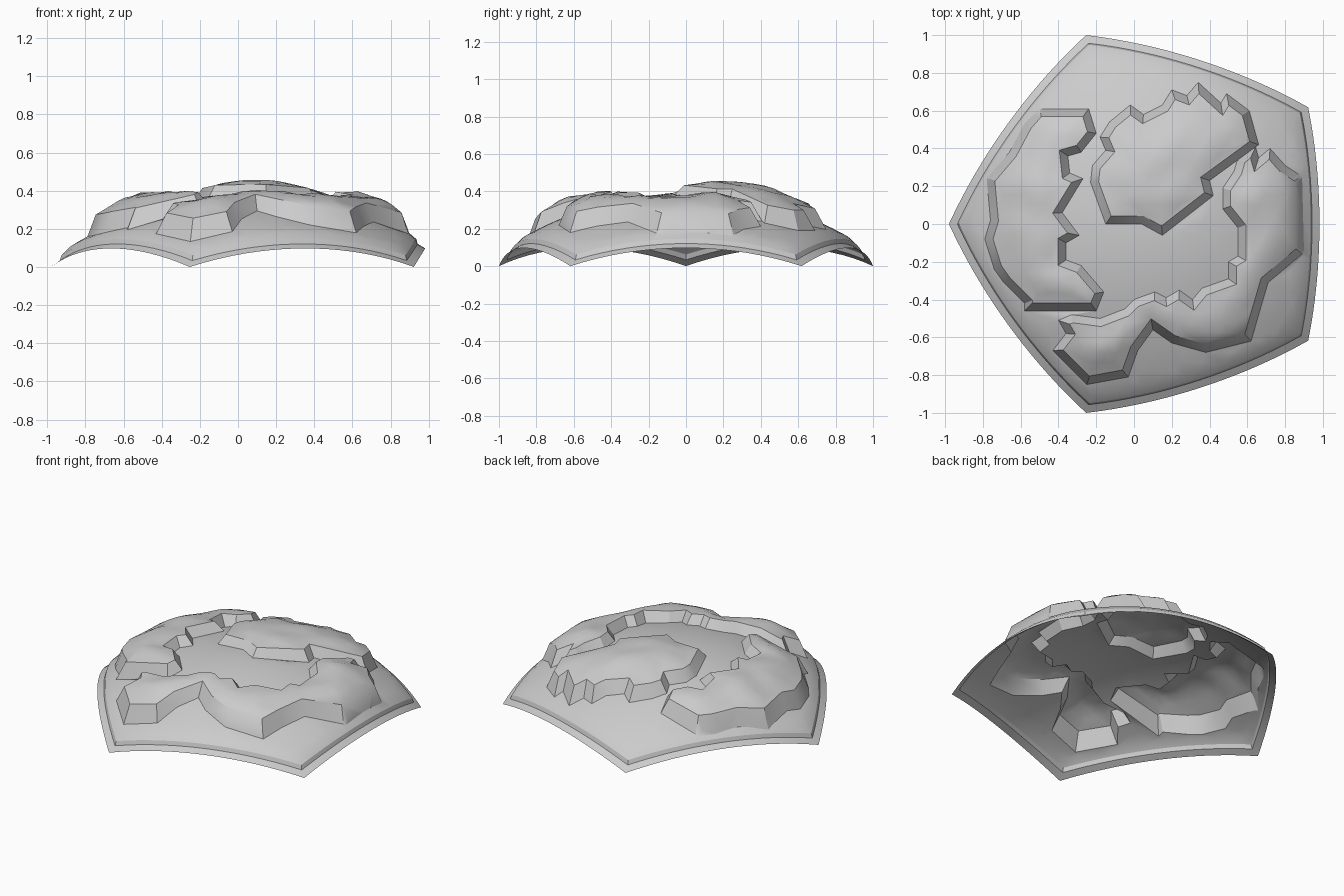
import bpy, bmesh, math
from mathutils import Vector, noise
from mathutils.geometry import delaunay_2d_cdt

if "Cube" in bpy.data.objects:
    bpy.data.objects.remove(bpy.data.objects["Cube"])

R = math.sqrt(3)                 # sphere radius
CX, CZ = 0.0715, 1.376           # pentagon centre in x, sphere centre depth
K = (math.sqrt(5) - 1) / 2
WALL = 0.042                     # plan width of the cliffs

# Land outlines (foot of the cliffs, seen from above)
north_land = [(-.15, 0), (.04, 0), (.15, -.06), (.42, .15), (.40, .23), (.66, .42),
              (.61, .60), (.49, .69), (.46, .64), (.34, .75), (.28, .68), (.20, .71),
              (.15, .63), (.05, .58), (-.02, .63), (-.13, .54), (-.18, .46),
              (-.15, .39), (-.22, .31), (-.23, .22)]
west_land = [(-.58, .53), (-.51, .61), (-.24, .61), (-.20, .48), (-.28, .38),
             (-.35, .36), (-.34, .27), (-.27, .24), (-.38, .06), (-.29, -.06),
             (-.36, -.10), (-.36, -.19), (-.28, -.22), (-.16, -.36), (-.20, -.46),
             (-.58, -.46), (-.58, -.42), (-.69, -.31), (-.74, -.24), (-.79, -.08),
             (-.76, .02), (-.78, .24), (-.66, .38)]
south_land = [(.47, .19), (.47, .08), (.55, -.02), (.55, -.17), (.50, -.20), (.50, -.29),
              (.36, -.34), (.31, -.40), (.24, -.35), (.17, -.39), (.11, -.36), (0, -.40),
              (-.05, -.45), (-.18, -.50), (-.33, -.48), (-.40, -.51), (-.36, -.58),
              (-.43, -.67), (-.25, -.85), (-.03, -.81), (.02, -.67), (.10, -.56),
              (.20, -.63), (.38, -.68), (.62, -.62), (.66, -.48), (.71, -.31),
              (.90, -.15), (.89, .25), (.80, .31), (.72, .40), (.66, .35),
              (.64, .42), (.55, .35), (.53, .28)]


def ccw(poly):
    p = [Vector(q) for q in poly]
    area = sum(a.x * b.y - b.x * a.y for a, b in zip(p, p[1:] + p[:1]))
    return p if area > 0 else p[::-1]


lands = [ccw(p) for p in (north_land, west_land, south_land)]


def inset(poly, w):
    """Mitred inward offset of a counter-clockwise polygon."""
    out = []
    for i, p in enumerate(poly):
        d0 = (p - poly[i - 1]).normalized()
        d1 = (poly[(i + 1) % len(poly)] - p).normalized()
        n0, n1 = Vector((-d0.y, d0.x)), Vector((-d1.y, d1.x))
        m = n0 + n1
        out.append(p + m * (w / max(0.45, 1 + n0.dot(n1))))
    return out


def land_depth(p):
    """Signed distance inside the nearest land outline."""
    best = -9
    for poly in lands:
        inside, dist = False, 9
        for a, b in zip(poly, poly[1:] + poly[:1]):
            if (a.y > p.y) != (b.y > p.y) and p.x < (b.x - a.x) * (p.y - a.y) / (b.y - a.y) + a.x:
                inside = not inside
            t = max(0, min(1, (p - a).dot(b - a) / (b - a).length_squared))
            dist = min(dist, (p - a - (b - a) * t).length)
        best = max(best, dist if inside else -dist)
    return best


def border(angle):
    """Radius of the spherical pentagon border in plan."""
    step = math.radians(72)
    phi = angle - step * round(angle / step)
    return K * R / math.sqrt(math.cos(phi) ** 2 + K * K)


RIM = [(1.0, 0), (.957, 0), (.948, .018), (.905, .030), (0, .030)]


def rim_height(s):
    for (s0, h0), (s1, h1) in zip(RIM, RIM[1:]):
        if s >= s1:
            return h0 + (h1 - h0) * min(1, max(0, (s0 - s) / (s0 - s1)))
    return .03


def elevation(p):
    q = p - Vector((CX, 0))
    rho = q.length
    h = rim_height(rho / border(math.atan2(q.y, q.x)))
    d = land_depth(p)
    if d > 1e-4:
        cliff = .045 + .045 * rho
        h += cliff * min(1, d / WALL)
        if d > WALL * 1.2:
            dome = min(1, (d - WALL) / .11)
            bump = noise.noise(Vector((p.x * 7, p.y * 7, 3.1)))
            h += .024 * dome + .014 * bump
    return h, rho


# Constraint loops: rim rings, cliff feet and cliff tops
pts, edges = [], []


def add_loop(loop):
    n = len(pts)
    pts.extend(loop)
    edges.extend((n + i, n + (i + 1) % len(loop)) for i in range(len(loop)))


for s, _ in RIM[:-1]:
    ring = []
    for i in range(90):
        a = math.radians(4 * i)
        r = s * border(a)
        ring.append(Vector((CX + r * math.cos(a), r * math.sin(a))))
    add_loop(ring)
for poly in lands:
    add_loop(poly)
    add_loop(inset(poly, WALL))

# Filler points on the sea and the land tops
G = 0.06
for j in range(-18, 19):
    for i in range(-19, 20):
        p = Vector(((i + .5 * (j % 2)) * G, j * G * .87))
        q = p - Vector((CX, 0))
        if q.length > .88 * border(math.atan2(q.y, q.x)):
            continue
        d = land_depth(p)
        if d < -.02 or d > WALL + .02:
            pts.append(p)

verts, _, faces, *_ = delaunay_2d_cdt(pts, edges, [], 0, 1e-5)

# Lift the flat triangulation onto the sphere
bm = bmesh.new()
bv = []
for v in verts:
    h, rho = elevation(v)
    bv.append(bm.verts.new((v.x, v.y, math.sqrt((R + h) ** 2 - rho ** 2) - CZ)))
for f in faces:
    bm.faces.new([bv[i] for i in f])
bm.normal_update()
for f in bm.faces:
    if f.normal.z < 0:
        f.normal_flip()

mesh = bpy.data.meshes.new("terrain_shell")
bm.to_mesh(mesh)
bm.free()
shell = bpy.data.objects.new("terrain_shell", mesh)
bpy.context.collection.objects.link(shell)

grey = bpy.data.materials.new("light grey")
grey.diffuse_color = (.6, .6, .6, 1)
grey.use_nodes = True
grey.node_tree.nodes["Principled BSDF"].inputs["Base Color"].default_value = grey.diffuse_color
mesh.materials.append(grey)

bpy.context.view_layer.objects.active = shell
shell.select_set(True)
bpy.ops.object.shade_smooth_by_angle(angle=math.radians(28))
